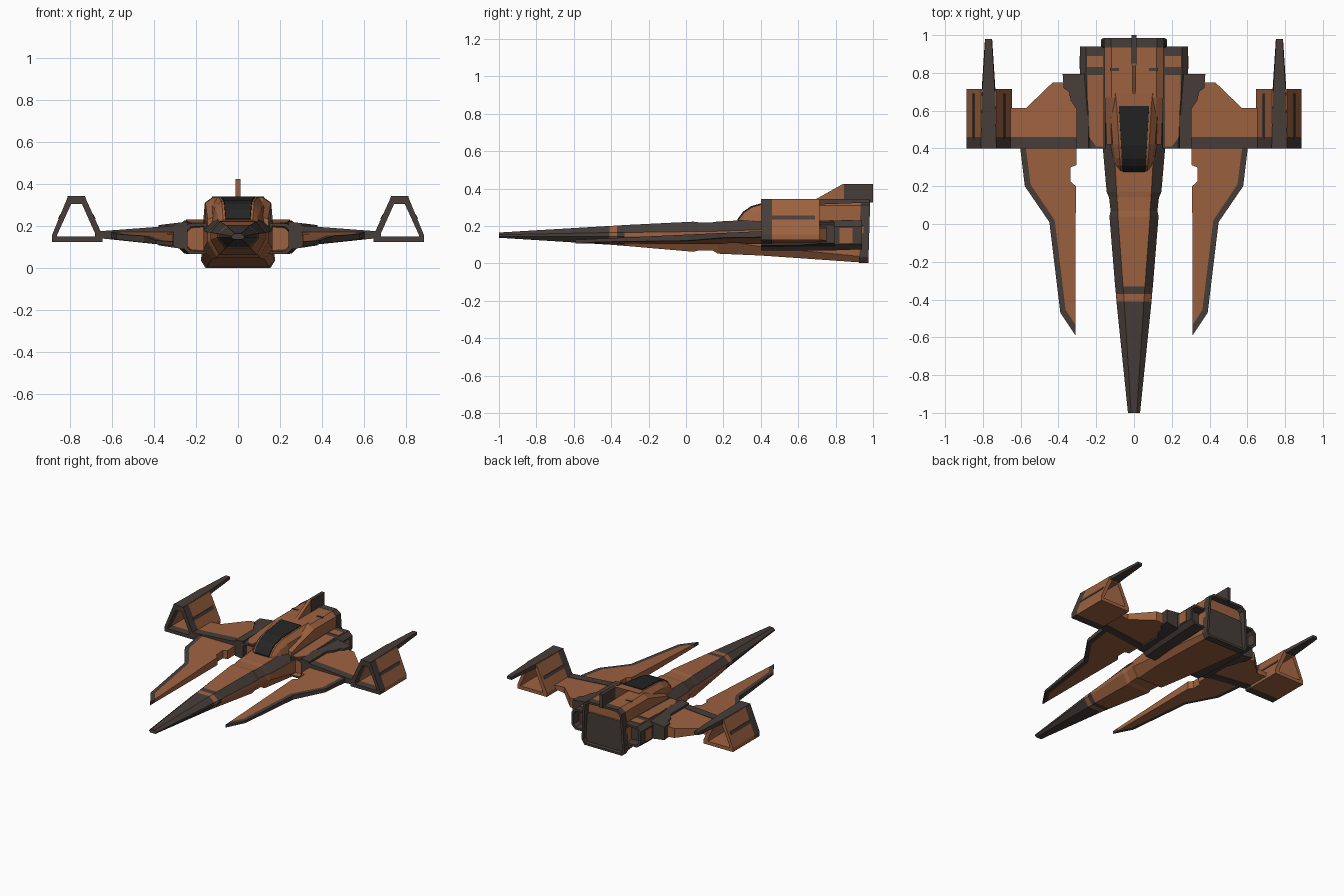
import bpy, bmesh

if "Cube" in bpy.data.objects:
    bpy.data.objects.remove(bpy.data.objects["Cube"])

def material(name, rgb):
    m = bpy.data.materials.new(name)
    m.diffuse_color = (*rgb, 1)
    m.use_nodes = True
    m.node_tree.nodes["Principled BSDF"].inputs["Base Color"].default_value = m.diffuse_color
    return m

MATS = [material("rust_orange", (0.34, 0.122, 0.052)),
        material("dark_trim", (0.062, 0.047, 0.041)),
        material("canopy_glass", (0.018, 0.018, 0.019))]
RUST, DARK, GLASS = 0, 1, 2

def finish(name, bm, mirror):
    me = bpy.data.meshes.new(name)
    bm.to_mesh(me)
    bm.free()
    for m in MATS:
        me.materials.append(m)
    ob = bpy.data.objects.new(name, me)
    bpy.context.collection.objects.link(ob)
    if mirror:
        ob.modifiers.new("mirror", 'MIRROR').use_axis = (True, False, False)
    return ob

def loft(name, rings, rule=RUST, mirror=False, front=None, back=None, caps=(None, None)):
    """Skin equal-sized rings; rule is a colour or f(segment, side).
    front/back = (rim, depth, colour) sinks an opening into that cap."""
    col = rule if callable(rule) else (lambda seg, side: rule)
    bm = bmesh.new()
    vs = [[bm.verts.new(p) for p in r] for r in rings]
    n = len(rings[0])
    for s in range(len(rings) - 1):
        for i in range(n):
            j = (i + 1) % n
            f = bm.faces.new((vs[s][i], vs[s][j], vs[s + 1][j], vs[s + 1][i]))
            f.material_index = col(s, i)
    ends = [bm.faces.new(vs[0][::-1]), bm.faces.new(vs[-1])]
    for f, c, s in zip(ends, caps, (0, len(rings) - 2)):
        f.material_index = col(s, 0) if c is None else c
    bmesh.ops.recalc_face_normals(bm, faces=bm.faces[:])
    for f, hole in zip(ends, (front, back)):
        if hole:
            rim, depth, c = hole
            bmesh.ops.inset_individual(bm, faces=[f], thickness=rim)
            walls = bmesh.ops.inset_individual(bm, faces=[f], thickness=0.006, depth=-depth)
            for w in walls["faces"] + [f]:
                w.material_index = c
    return finish(name, bm, mirror)

def prism(name, poly, top, bot, mat, mirror=True):
    """Top-view outline given thickness by height functions of x and y."""
    return loft(name, [[(x, y, bot(x, y)) for x, y in poly],
                       [(x, y, top(x, y)) for x, y in poly]], mat, mirror)

def sym(y, half):
    """Mirror right-side (x, z) points, listed top to bottom, into a ring."""
    return [(x, y, z) for x, z in half] + [(-x, y, z) for x, z in reversed(half)]

def box(name, x0, x1, y0, y1, z0, z1, mat, mirror=True):
    return prism(name, [(x0, y0), (x1, y0), (x1, y1), (x0, y1)],
                 lambda x, y: z1, lambda x, y: z0, mat, mirror)

# Fuselage: y, top/widest/bottom half widths, then four heights downwards
hull = [(-1.0, .015, .032, .020, .165, .153, .145, .137),
        (-.41, .052, .093, .055, .200, .165, .145, .100),
        (-.37, .055, .096, .058, .202, .165, .145, .097),
        (-.33, .058, .100, .062, .205, .165, .145, .094),
        (.04, .085, .130, .090, .223, .170, .135, .062),
        (.07, .085, .124, .088, .219, .170, .135, .070),
        (.14, .090, .132, .092, .219, .170, .135, .070),
        (.17, .092, .145, .100, .224, .172, .125, .052),
        (.40, .105, .165, .125, .235, .180, .090, .042),
        (.95, .130, .170, .150, .240, .200, .035, .004)]

def hull_colour(seg, side):
    if seg in (0, 2):
        return DARK
    return DARK if side in (0, 6) and seg > 2 else RUST

loft("fuselage", [sym(y, [(a, z0), (b, z1), (b, z2), (c, z3)])
                  for y, a, b, c, z0, z1, z2, z3 in hull], hull_colour, caps=(DARK, DARK))

# Raised rear spine
loft("rear_spine", [sym(y, [(a, z0), (b, z1), (b, .19)]) for y, a, b, z0, z1 in
                    [(.42, .105, .145, .250, .232), (.67, .120, .155, .337, .310),
                     (.94, .120, .155, .337, .310)]])

# Cockpit fairing with glass laid on it
shape = [(.28, .085, .070, .232), (.31, .092, .074, .272), (.35, .100, .076, .300),
         (.42, .112, .080, .320), (.63, .128, .092, .337), (.69, .130, .098, .340)]
loft("cockpit_fairing", [sym(y, [(t, z), (b, z - .035), (b + .015, .2)]) for y, b, t, z in shape])
loft("canopy_glass", [sym(y - .004, [(t - .012, z + .005), (t - .010, z - .02)])
                      for y, b, t, z in shape[:5]], GLASS)

# Main engine bell
bell = [(.122, .338), (.158, .312), (.168, .20), (.176, .035), (.155, .001)]
loft("main_engine", [[(x, y + .03 * (z - .17), z) for x, y, z in sym(y0, bell)]
                     for y0 in (.93, .98)], DARK, back=(.018, .12, DARK))

# Tail fin, ramped front in rust and rear in dark
def fin(name, pts, w, mat):
    loft(name, [[(-w, y, z) for y, z in pts], [(w, y, z) for y, z in pts]], mat)
fin("tail_fin_ramp", [(.68, .335), (.85, .335), (.85, .425), (.84, .425)], .011, RUST)
fin("tail_fin_rear", [(.845, .325), (1.0, .325), (1.0, .425), (.845, .425)], .012, DARK)

# Side nacelles with intake at the front and nozzle at the back
def nacelle_ring(y, x1, z0, z1, c=.03):
    return [(.15, y, z0), (x1 - c, y, z0), (x1, y, z0 + c),
            (x1, y, z1 - c), (x1 - c, y, z1), (.15, y, z1)]
loft("nacelle", [nacelle_ring(.40, .262, .068, .212), nacelle_ring(.60, .275, .068, .224),
                 nacelle_ring(.80, .285, .07, .228), nacelle_ring(.94, .285, .075, .228)],
     DARK, True, front=(.016, .04, RUST), back=(.018, .06, DARK))
prism("nacelle_top_panel", [(.165, .41), (.20, .41), (.237, .46), (.237, .58), (.245, .66),
                            (.245, .79), (.165, .79)],
      lambda x, y: .216 + .04 * (y - .4), lambda x, y: .205, RUST)
box("nacelle_rear_panel", .165, .248, .83, .89, .225, .232, RUST)
box("nacelle_side_panel", .28, .289, .82, .89, .11, .19, RUST)
box("spine_stripe", .08, .125, .81, .825, .33, .3405, DARK)

# Dark shoulder between nacelle and wing
prism("wing_shoulder", [(.24, .40), (.305, .40), (.305, .61), (.335, .655), (.345, .70),
                        (.372, .72), (.378, .795), (.24, .795)],
      lambda x, y: .222 - .12 * (x - .24), lambda x, y: .088 + .15 * (x - .24), DARK)

# Main wings
def wing_top(x, y): return .200 - .075 * (x - .3)
def wing_bot(x, y): return .108 + .105 * (x - .3)
prism("wing", [(.28, .46), (.66, .46), (.66, .615), (.57, .615), (.43, .75), (.28, .75)],
      wing_top, wing_bot, RUST)
prism("wing_leading_edge", [(.28, .40), (.66, .40), (.66, .46), (.28, .46)],
      lambda x, y: wing_top(x, y) + .003, lambda x, y: wing_bot(x, y) - .003, DARK)

# Forward blades: rust plate, notched on the inside, with dark outer edge
def blade_top(x, y): return .172 + .046 * (y - .4)
def blade_bot(x, y): return .105 + .12 * (x - .31)
outer = [(.602, .40), (.578, .20), (.448, .01), (.390, -.47), (.310, -.59)]
inner = [(.572, .40), (.548, .21), (.420, .02), (.362, -.455), (.310, -.535)]
notch = [(.308, .20), (.335, .225), (.335, .30), (.305, .312), (.305, .40)]
prism("forward_blade", inner + notch, blade_top, blade_bot, RUST)
prism("blade_edge", outer + inner[::-1], blade_top, blade_bot, DARK)

# Hollow wing-tip frames
rim = [(.645, .125), (.887, .125), (.887, .155), (.810, .342), (.730, .342), (.645, .155)]
hole = [(.682, .150), (.862, .150), (.862, .158), (.795, .305), (.743, .305), (.682, .168)]

def tip_frame():
    bm = bmesh.new()
    ys = (.40, .46, .715)
    o, h = ([[bm.verts.new((x, y, z)) for x, z in p] for y in ys] for p in (rim, hole))
    for i in range(6):
        j = (i + 1) % 6
        for s in (0, 1):
            for r in (o, h):
                f = bm.faces.new((r[s][i], r[s][j], r[s + 1][j], r[s + 1][i]))
                f.material_index = DARK if s == 0 else RUST
        for e in (0, 2):
            f = bm.faces.new((o[e][i], o[e][j], h[e][j], h[e][i]))
            f.material_index = DARK if e == 0 else RUST
    bmesh.ops.recalc_face_normals(bm, faces=bm.faces[:])
    finish("tip_frame", bm, True)
tip_frame()

# Dark stripe on each sloping side of the tip frame
for name, (xa, za), (xb, zb), d in (("tip_stripe_outer", rim[2], rim[3], .003),
                                    ("tip_stripe_inner", rim[5], rim[4], -.003)):
    pts = [(xa + (xb - xa) * t, za + (zb - za) * t) for t in (.43, .54)]
    quad = [(x + k, z) for k in (-d, d) for x, z in (pts if k == d else pts[::-1])]
    loft(name, [[(x, y, z) for x, z in quad] for y in (.45, .69)], DARK, True)

# Long tapered plank on top of each tip frame
loft("tip_plank", [[(.77 - w, y, z), (.77 + w, y, z), (.77 + w * .9, y, .345), (.77 - w * .9, y, .345)]
                   for y, w, z in [(.40, .046, .315), (.715, .036, .315), (.98, .019, .325)]], DARK, True)
